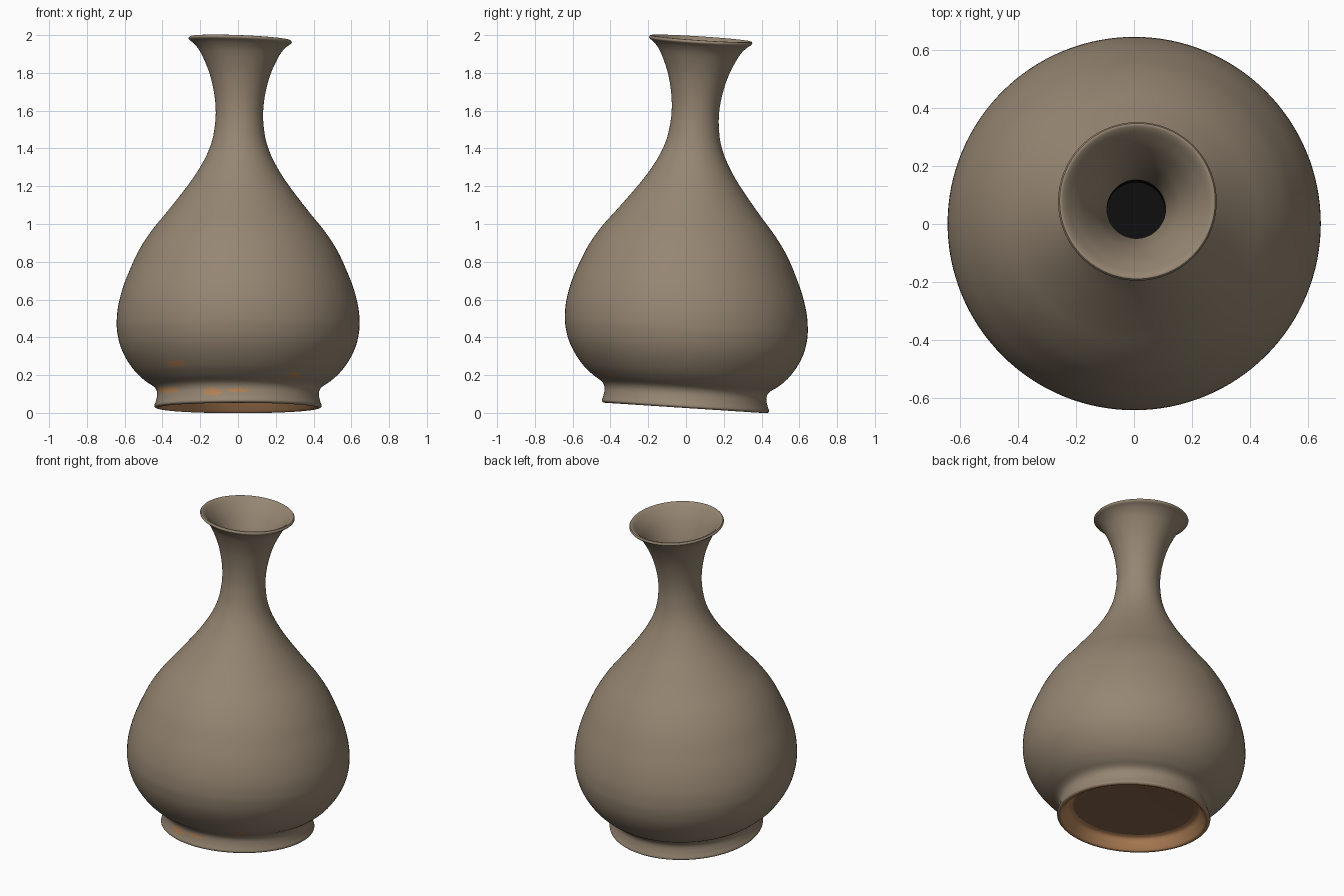
import bpy, bmesh, math

if "Cube" in bpy.data.objects:
    bpy.data.objects.remove(bpy.data.objects["Cube"])

SEG = 128


def material(name, rgb):
    lin = [(c / 255 / 12.92) if c < 11 else ((c / 255 + 0.055) / 1.055) ** 2.4 for c in rgb]
    m = bpy.data.materials.new(name)
    m.diffuse_color = (*lin, 1)
    m.use_nodes = True
    m.node_tree.nodes["Principled BSDF"].inputs["Base Color"].default_value = m.diffuse_color
    return m


GLAZE = material("grey_brown_glaze", (150, 134, 114))
CLAY = material("bare_tan_clay", (180, 131, 88))
FLOOR = material("brown_clay", (140, 105, 78))
DARK = material("dark_throat", (14, 14, 14))


def smooth(points, steps=4):
    """Catmull-Rom curve through (radius, height) points."""
    out = []
    for i in range(len(points) - 1):
        p = [points[max(0, min(len(points) - 1, i + k))] for k in (-1, 0, 1, 2)]
        for s in range(steps):
            t = s / steps
            out.append(tuple(0.5 * (2 * b + (c - a) * t + (2 * a - 5 * b + 4 * c - d) * t * t
                                    + (3 * b - a - 3 * c + d) * t ** 3)
                             for a, b, c, d in zip(*p)))
    return out + [points[-1]]


def place(r, z, angle):
    """Point on a ring of the slightly leaning, crooked vase."""
    lean = (z / 2) ** 2
    x, y = r * math.cos(angle), r * math.sin(angle)
    return (0.012 * lean + x, 0.083 * lean - 0.003 + y, z - 0.04 * lean * x - 0.065 * y)


def lathe(name, profile, mats, cap=False, rule=None):
    bm = bmesh.new()
    rings = [[bm.verts.new(place(r, z, 2 * math.pi * i / SEG)) for i in range(SEG)]
             for r, z in profile]
    for a, b in zip(rings, rings[1:]):
        for i in range(SEG):
            j = (i + 1) % SEG
            bm.faces.new((a[i], a[j], b[j], b[i]))
    if cap:
        bm.faces.new(rings[-1])
    for f in bm.faces:
        f.smooth = True
        if rule:
            f.material_index = rule(f.calc_center_median())
    me = bpy.data.meshes.new(name)
    bm.to_mesh(me)
    bm.free()
    for m in mats:
        me.materials.append(m)
    ob = bpy.data.objects.new(name, me)
    bpy.context.collection.objects.link(ob)
    bpy.ops.object.select_all(action='DESELECT')
    ob.select_set(True)
    bpy.context.view_layer.objects.active = ob
    bpy.ops.object.shade_smooth_by_angle(angle=math.radians(40))
    return ob


# Bare patches on the front: x, z, half width, half height
PATCHES = [(-0.37, 0.122, 0.06, 0.014), (-0.14, 0.113, 0.05, 0.02), (0.0, 0.122, 0.07, 0.010),
           (-0.33, 0.26, 0.055, 0.018), (0.30, 0.20, 0.035, 0.015)]


def bare(c):
    return int(c.y < 0 and any(((c.x - x) / w) ** 2 + ((c.z - z) / h) ** 2 < 1
                               for x, z, w, h in PATCHES))


# Outer wall: foot, belly, neck and flared mouth
outer = smooth([(0.436, 0.028), (0.443, 0.038), (0.434, 0.065), (0.428, 0.10), (0.434, 0.125),
                (0.452, 0.145), (0.49, 0.17), (0.54, 0.215), (0.588, 0.28), (0.622, 0.35),
                (0.639, 0.42), (0.643, 0.48), (0.636, 0.56), (0.611, 0.66), (0.572, 0.76),
                (0.525, 0.86), (0.46, 0.96), (0.387, 1.05), (0.308, 1.15), (0.235, 1.25),
                (0.177, 1.35), (0.143, 1.44), (0.128, 1.53), (0.126, 1.61), (0.137, 1.70),
                (0.163, 1.80), (0.208, 1.90), (0.243, 1.945), (0.269, 1.965), (0.273, 1.974),
                (0.268, 1.982)])
lathe("vase_body", outer, [GLAZE, CLAY], rule=bare)

# Inside of the mouth and the dark throat
inner = smooth([(0.268, 1.982), (0.258, 1.981), (0.235, 1.96), (0.19, 1.90), (0.142, 1.80),
                (0.115, 1.70), (0.101, 1.62)])
lathe("mouth_inside", inner, [GLAZE])
lathe("throat", [(0.101, 1.62), (0.10, 1.56), (0.10, 1.50), (0.001, 1.50)], [DARK], cap=True)

# Underside: foot rim, hollow and recessed floor (wound to face downward)
under = smooth([(0.436, 0.028), (0.425, 0.026), (0.414, 0.032), (0.395, 0.06), (0.375, 0.09),
                (0.35, 0.10)])
hollow = lathe("foot_hollow", under, [CLAY])
floor = lathe("foot_floor", [(0.35, 0.10), (0.2, 0.104), (0.002, 0.105)], [FLOOR], cap=True)

# Consistent downward normals under the foot
for ob in (hollow, floor):
    if sum(p.normal.z * p.area for p in ob.data.polygons) > 0:
        ob.data.flip_normals()
for name in ("mouth_inside", "throat"):
    me = bpy.data.objects[name].data
    if sum(p.normal.z * p.area for p in me.polygons) < 0:
        me.flip_normals()
